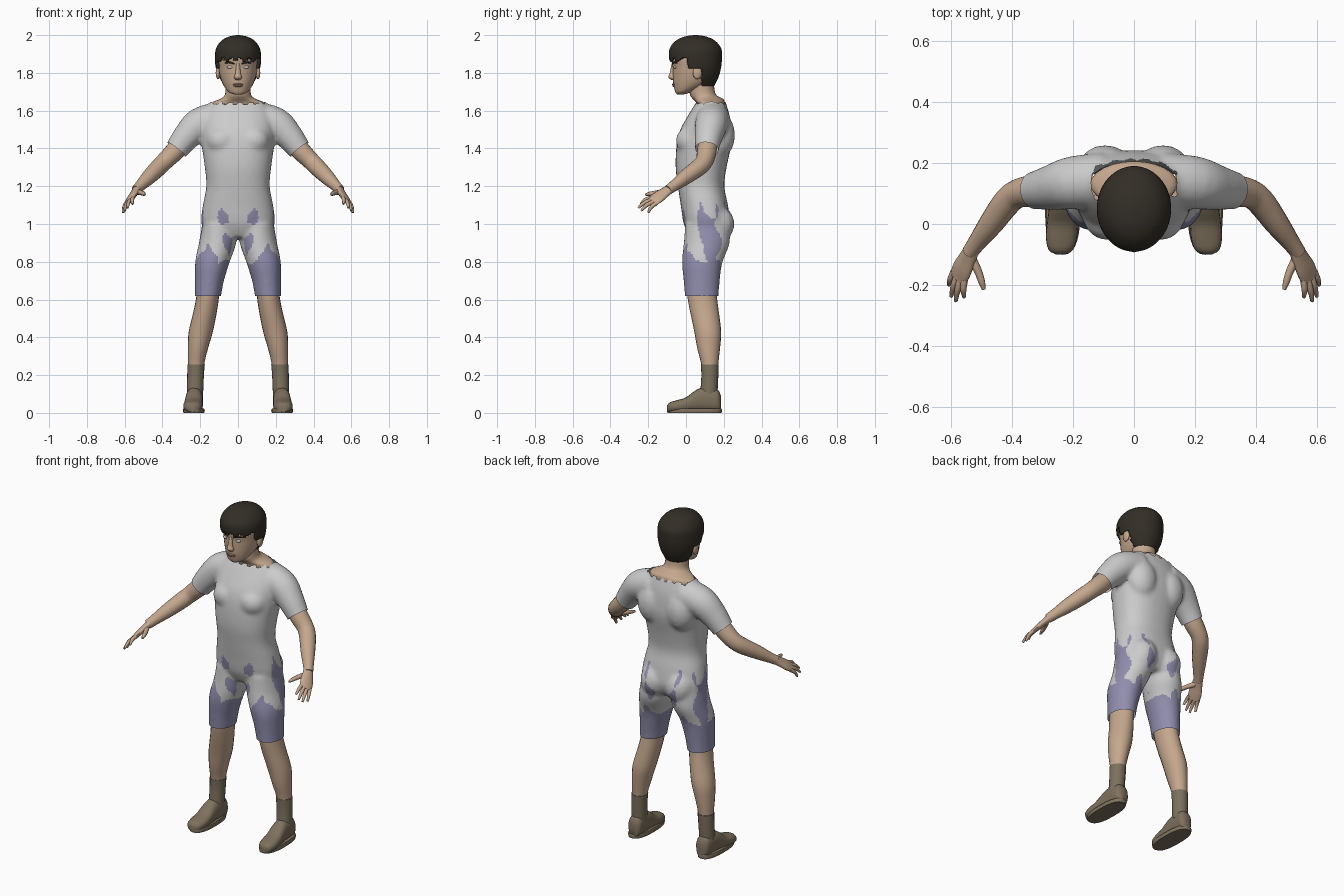
import bpy, bmesh, math
from mathutils import Vector, Matrix, noise

if "Cube" in bpy.data.objects:
    bpy.data.objects.remove(bpy.data.objects["Cube"])

Z = (0, 0, 1)


def material(name, rgb):
    m = bpy.data.materials.new(name)
    m.diffuse_color = (*rgb, 1)
    m.use_nodes = True
    m.node_tree.nodes["Principled BSDF"].inputs["Base Color"].default_value = m.diffuse_color
    return m


SKIN = material("skin", (0.56, 0.39, 0.27))
HAIR = material("hair", (0.033, 0.027, 0.02))
CLOTH = material("shorts_cloth", (0.28, 0.27, 0.42))
SOCK = material("sock_knit", (0.2, 0.165, 0.11))
SHOE = material("shoe_leather", (0.21, 0.165, 0.11))
LIP = material("lip", (0.4, 0.24, 0.18))


def spline(rings, k):
    """Catmull-Rom interpolation of ring tuples."""
    out, last = [], len(rings) - 1
    for i in range(last):
        a, b, c, d = (rings[min(max(i + j, 0), last)] for j in (-1, 0, 1, 2))
        for j in range(k):
            f = j / k
            out.append([0.5 * (2 * q + (r - p) * f + (2 * p - 5 * q + 4 * r - s) * f * f
                               + (3 * q - p - 3 * r + s) * f ** 3) for p, q, r, s in zip(a, b, c, d)])
    return out + [list(rings[-1])]


def tube(bm, rings, n=16, t=None, side=(1, 0, 0), s=1, k=4, p=2):
    """Loft of (x, y, z, radius_a, radius_b) rings; s=-1 mirrors in x."""
    rings = spline([(*r, r[3]) if len(r) == 4 else r for r in rings], k)
    pts, loops = [Vector(r[:3]) for r in rings], []
    for i, r in enumerate(rings):
        d = Vector(t) if t else (pts[min(i + 1, len(pts) - 1)] - pts[max(i - 1, 0)]).normalized()
        u = Vector(side)
        u = (u - d * u.dot(d)).normalized()
        v, loop = d.cross(u), []
        for j in range(n):
            a = 2 * math.pi * j / n
            ca, sa = (math.copysign(abs(f) ** (2 / p), f) for f in (math.cos(a), math.sin(a)))
            co = pts[i] + u * ca * max(r[3], 0.002) + v * sa * max(r[4], 0.002)
            loop.append(bm.verts.new((co.x * s, co.y, co.z)))
        loops.append(loop)
    for a, b in zip(loops, loops[1:]):
        for j in range(n):
            bm.faces.new((a[j], a[(j + 1) % n], b[(j + 1) % n], b[j]))
    bm.faces.new(loops[0][::-1])
    bm.faces.new(loops[-1])


def blob(bm, c, r):
    bmesh.ops.create_uvsphere(bm, u_segments=16, v_segments=10, radius=1,
                              matrix=Matrix.Translation(c) @ Matrix.Diagonal((*r, 1)))


def finish(bm, name, mat=None):
    bmesh.ops.recalc_face_normals(bm, faces=bm.faces[:])
    me = bpy.data.meshes.new(name)
    bm.to_mesh(me)
    bm.free()
    ob = bpy.data.objects.new(name, me)
    bpy.context.collection.objects.link(ob)
    if mat:
        me.materials.append(mat)
    for f in me.polygons:
        f.use_smooth = True
    return ob


# Clothing volume: torso, sleeves and thighs fused by a voxel remesh
bm = bmesh.new()
tube(bm, [(0, .11, .93, .14, .09), (0, .11, 1.0, .193, .122), (0, .097, 1.1, .186, .125),
          (0, .08, 1.2, .168, .123), (0, .08, 1.3, .176, .135), (0, .095, 1.42, .192, .145),
          (0, .105, 1.5, .192, .135), (0, .12, 1.57, .185, .112), (0, .13, 1.63, .155, .085),
          (0, .135, 1.66, .13, .07)], 32, Z, p=2.3)
for s in (1, -1):
    tube(bm, [(.09, .145, 1.56, .09), (.2, .135, 1.53, .088), (.27, .12, 1.465, .075),
              (.325, .11, 1.395, .063), (.37, .105, 1.34, .058)], 20, s=s)
    tube(bm, [(.1, .11, 1.0, .09, .115), (.108, .11, .9, .099, .122), (.135, .086, .8, .092, .108),
              (.151, .083, .7, .077, .096), (.159, .083, .62, .07, .09), (.165, .083, .57, .068, .088)],
         24, Z, s=s)
    blob(bm, (s * .085, .165, 1.0), (.085, .092, .1))     # buttock
    blob(bm, (s * .085, .03, 1.44), (.085, .085, .08))    # chest
    blob(bm, (s * .095, .18, 1.47), (.09, .08, .12))      # shoulder blade
volume = finish(bm, "clothing_volume")
mod = volume.modifiers.new("fuse", 'REMESH')
mod.mode, mod.voxel_size = 'VOXEL', 0.011
mod = volume.modifiers.new("relax", 'SMOOTH')
mod.factor, mod.iterations = 0.5, 8
fused = bpy.data.meshes.new_from_object(volume.evaluated_get(bpy.context.evaluated_depsgraph_get()))
bpy.data.objects.remove(volume)


def is_shorts(c):
    if c.z < 0.8 + 0.012 * math.sin(c.x * 70):
        return True
    return (c.z < 1.12 and abs(c.x) > 0.03 and
            noise.noise((abs(c.x) * 17, c.y * 17 + 3, c.z * 7)) > 0.03 + (c.z - 0.8))


# Shirt and shorts, split along a patchy border and trimmed at the hems
for name, mat, want in (("shirt", None, False), ("shorts", CLOTH, True)):
    bm = bmesh.new()
    bm.from_mesh(fused)
    cuts = [((0, 0, .62), (0, 0, -1), lambda c: True)]
    for s in (1, -1):
        cuts.append(((s * .325, .11, 1.395), (s * .09, -.015, -.115),
                     lambda c, s=s: s * c.x > .25 and c.z > 1.2))
    for co, no, region in cuts:
        faces = [f for f in bm.faces if region(f.calc_center_median())]
        geom = faces + list({e for f in faces for e in f.edges}) + list({v for f in faces for v in f.verts})
        bmesh.ops.bisect_plane(bm, geom=geom, plane_co=co, plane_no=Vector(no).normalized(), clear_outer=True)
    drop = []
    for f in bm.faces:
        c = f.calc_center_median()
        collar = c.z > 1.64 + 0.006 * math.sin(c.x * 120) and abs(c.x) < .14
        if is_shorts(c) != want or collar:
            drop.append(f)
    bmesh.ops.delete(bm, geom=drop, context='FACES')
    finish(bm, name, mat)

# Arms, hands and fingers
bm = bmesh.new()
across = Vector((.66, .53, -.53))
palm_end = Vector((.574, -.17, 1.125))
tips = [(.558, -.24, 1.105), (.585, -.253, 1.085), (.6, -.238, 1.07), (.608, -.2, 1.06)]
for s in (1, -1):
    tube(bm, [(.28, .12, 1.45, .05), (.335, .11, 1.385, .052), (.385, .098, 1.335, .047),
              (.42, .068, 1.3, .046), (.47, 0, 1.25, .04), (.515, -.06, 1.205, .03),
              (.54, -.095, 1.18, .026)], 18, s=s)
    tube(bm, [(.53, -.08, 1.19, .026, .022), (.55, -.12, 1.162, .034, .018),
              (.565, -.15, 1.14, .039, .016), (.578, -.18, 1.118, .036, .012)], 16, side=across, s=s)
    for i, tip in enumerate(tips):
        base = palm_end + across * (i - 1.5) * .018
        mid = base.lerp(Vector(tip), .5) + Vector((.003, -.004, .006))
        tube(bm, [(*base, .011), (*mid, .01), (*tip, .006)], 8, side=across, s=s)
    tube(bm, [(.535, -.11, 1.17, .016), (.512, -.155, 1.165, .013), (.5, -.19, 1.16, .011),
              (.493, -.215, 1.155, .006)], 8, s=s)
finish(bm, "arms", SKIN)

# Legs and socks
bm, sock = bmesh.new(), bmesh.new()
for s in (1, -1):
    tube(bm, [(.155, .085, .68, .06, .078), (.16, .085, .62, .06, .078), (.173, .097, .54, .062, .076),
              (.197, .115, .43, .064, .071), (.212, .12, .34, .053, .06), (.222, .126, .25, .042, .044),
              (.225, .127, .15, .038, .04)], 20, Z, s=s)
    tube(sock, [(.222, .126, .255, .046, .047), (.225, .126, .19, .044, .045),
                (.228, .12, .09, .043, .046)], 20, Z, s=s)
finish(bm, "legs", SKIN)
finish(sock, "socks", SOCK)

# Shoes with soles
bm, sole = bmesh.new(), bmesh.new()
upper = [(-.1, .015, .036), (-.085, .04, .052), (-.045, .051, .064), (0, .05, .078), (.04, .047, .108),
         (.08, .045, .128), (.14, .044, .128), (.172, .039, .115), (.186, .02, .08)]
for s in (1, -1):
    tube(bm, [(.236 - y * .05, y, h / 2 + .004, w, h / 2) for y, w, h in upper], 20, (0, 1, 0), s=s, k=3, p=2.4)
    tube(sole, [(.234, .045, z, w, w + .088) for z, w in ((0, .055), (.014, .058), (.024, .054))],
         28, Z, s=s, k=1, p=2.5)
finish(bm, "shoes", SHOE)
finish(sole, "shoe_soles", SHOE)

# Neck and head
bm = bmesh.new()
tube(bm, [(0, .13, 1.59, .14, .07), (0, .13, 1.64, .14, .076), (0, .115, 1.663, .092, .08),
          (0, .088, 1.69, .068, .068), (0, .08, 1.77, .066, .066)], 24, Z)
finish(bm, "neck", SKIN)
bm = bmesh.new()
tube(bm, [(0, -.03, 1.686, .022, .018), (0, -.012, 1.7, .052, .045), (0, .027, 1.74, .08, .094),
          (0, .047, 1.79, .097, .117), (0, .05, 1.83, .103, .121), (0, .05, 1.88, .106, .127),
          (0, .05, 1.94, .09, .11), (0, .05, 1.975, .05, .06)], 32, Z)
tube(bm, [(0, -.068, 1.85, .009, .008), (0, -.074, 1.8, .014, .012), (0, -.073, 1.777, .021, .02),
          (0, -.066, 1.763, .014, .012)], 12, Z)
for s in (1, -1):
    blob(bm, (s * .106, .06, 1.8), (.012, .024, .034))    # ear
finish(bm, "head", SKIN)

# Eyes, brows and mouth
eye, brow, lip = bmesh.new(), bmesh.new(), bmesh.new()
for s in (1, -1):
    blob(eye, (s * .041, -.058, 1.83), (.018, .009, .008))
    tube(brow, [(.018, -.071, 1.848, .004), (.045, -.063, 1.856, .005), (.07, -.045, 1.852, .003)],
         8, side=Z, s=s)
blob(lip, (0, -.066, 1.739), (.028, .009, .005))
blob(lip, (0, -.063, 1.731), (.024, .009, .006))
finish(eye, "eyes")
finish(brow, "eyebrows", HAIR)
finish(lip, "lips", LIP)

# Hair cap with a fringe, open around the face and ears
bm = bmesh.new()
tube(bm, [(0, .085, 1.73, .07, .065), (0, .065, 1.78, .102, .108), (0, .055, 1.83, .118, .131),
          (0, .05, 1.88, .122, .14), (0, .05, 1.93, .116, .136), (0, .05, 1.97, .088, .104),
          (0, .05, 1.992, .048, .058), (0, .05, 2.0, .008, .01)], 56, Z, k=7)
drop = []
for f in bm.faces:
    c = f.calc_center_median()
    fringe = 1.87 + 0.01 * math.sin(c.x * 130)
    if (c.y < .01 and c.z < fringe) or (c.y < .085 and c.z < 1.825) or len(f.verts) > 4 and c.z < 1.8:
        drop.append(f)
bmesh.ops.delete(bm, geom=drop, context='FACES')
hair = finish(bm, "hair", HAIR)
mod = hair.modifiers.new("thickness", 'SOLIDIFY')
mod.thickness, mod.offset = 0.018, -1

# Smooth shading that keeps hard edges
for ob in bpy.context.collection.objects:
    ob.select_set(True)
    bpy.context.view_layer.objects.active = ob
bpy.ops.object.shade_smooth_by_angle(angle=math.radians(50))
